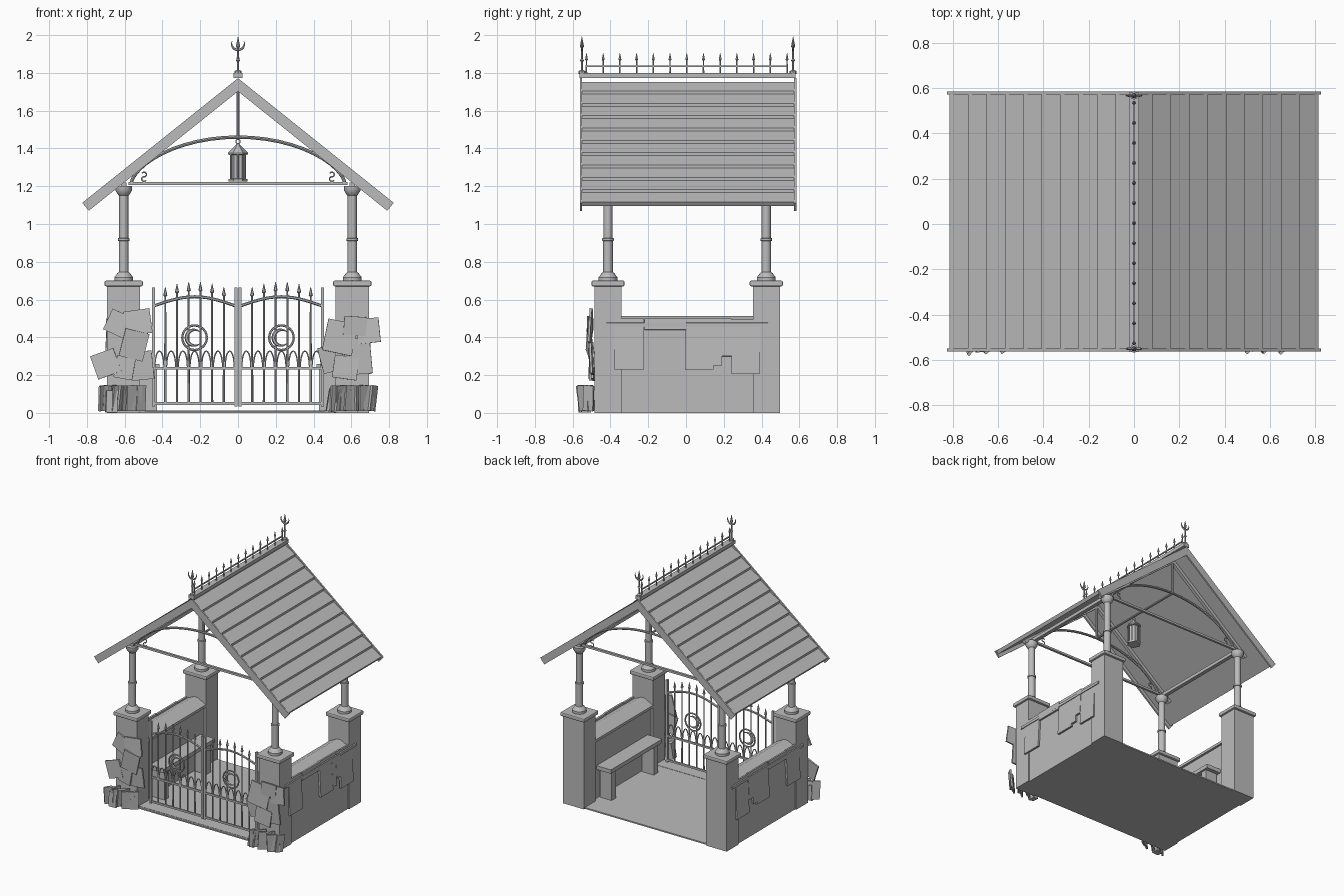
import bpy, bmesh, math, random
from mathutils import Vector, Matrix, Euler

if "Cube" in bpy.data.objects:
    bpy.data.objects.remove(bpy.data.objects["Cube"])

random.seed(4)
grey = bpy.data.materials.new("stone_grey")
grey.diffuse_color = (0.5, 0.5, 0.5, 1)
grey.use_nodes = True
grey.node_tree.nodes["Principled BSDF"].inputs["Base Color"].default_value = grey.diffuse_color


def finish(name, bm, smooth=False):
    bmesh.ops.recalc_face_normals(bm, faces=bm.faces)
    me = bpy.data.meshes.new(name)
    bm.to_mesh(me)
    bm.free()
    me.materials.append(grey)
    if smooth:
        me.shade_smooth()
        me.set_sharp_from_angle(angle=math.radians(35))
    ob = bpy.data.objects.new(name, me)
    bpy.context.collection.objects.link(ob)
    return ob


def box(bm, c, s, rot=(0, 0, 0)):
    m = Matrix.Translation(c) @ Euler(rot).to_matrix().to_4x4() @ Matrix.Diagonal((*s, 1))
    return bmesh.ops.create_cube(bm, size=1, matrix=m)["verts"]


def sweep(bm, pts, r, n=6):
    """Round bar through points; r is a radius or one radius per point."""
    pts = [Vector(p) for p in pts]
    rs = r if isinstance(r, (list, tuple)) else [r] * len(pts)
    rings = []
    for i, p in enumerate(pts):
        t = (pts[min(i + 1, len(pts) - 1)] - pts[max(i - 1, 0)]).normalized()
        ref = Vector((0, 1, 0)) if abs(t.y) < 0.9 else Vector((0, 0, 1))
        u = t.cross(ref).normalized()
        v = t.cross(u)
        rings.append([bm.verts.new(p + rs[i] * (math.cos(a) * u + math.sin(a) * v))
                      for a in (2 * math.pi * k / n for k in range(n))])
    for a, b in zip(rings, rings[1:]):
        for k in range(n):
            bm.faces.new((a[k], a[(k + 1) % n], b[(k + 1) % n], b[k]))
    bm.faces.new(rings[0])
    bm.faces.new(rings[-1])


def lathe(bm, x, y, prof, n=16):
    sweep(bm, [(x, y, z) for r, z in prof], [r for r, z in prof], n)


def extrude_y(bm, prof, y0, y1):
    a = [bm.verts.new((x, y0, z)) for x, z in prof]
    b = [bm.verts.new((x, y1, z)) for x, z in prof]
    bm.faces.new(a)
    bm.faces.new(b)
    for i in range(len(a)):
        j = (i + 1) % len(a)
        bm.faces.new((a[i], a[j], b[j], b[i]))


def arc(cx, y, cz, r, a0, a1, n=16):
    return [(cx + r * math.cos(math.radians(a0 + (a1 - a0) * i / n)), y,
             cz + r * math.sin(math.radians(a0 + (a1 - a0) * i / n))) for i in range(n + 1)]


PX, YF, YB = 0.605, -0.413, 0.425
SIDES = (-1, 1)

# Floor and rounded threshold
bm = bmesh.new()
box(bm, (0, 0.005, 0.005), (1.36, 0.96, 0.01))
finish("floor", bm)
bm = bmesh.new()
extrude_y(bm, [(-0.52, 0), (-0.52, 0.012), (0.52, 0.012), (0.52, 0)], -0.46, -0.37)
finish("threshold", bm)

# Stone pillars, bevelled caps and turned columns
bm, caps, cols = bmesh.new(), bmesh.new(), bmesh.new()
for s in SIDES:
    for y in (YF, YB):
        box(bm, (s * PX, y, 0.337), (0.175, 0.143, 0.674))
        box(caps, (s * PX, y, 0.685), (0.203, 0.176, 0.03))
        lathe(cols, s * PX, y, [(0.05, 0.70), (0.05, 0.718), (0.04, 0.73), (0.034, 0.74),
              (0.026, 0.745), (0.026, 0.91), (0.031, 0.912), (0.031, 0.924), (0.024, 0.926),
              (0.024, 1.15), (0.03, 1.155), (0.044, 1.178), (0.044, 1.2)])
bmesh.ops.bevel(caps, geom=caps.edges[:], offset=0.008, segments=2, affect='EDGES', profile=0.5)
finish("pillars", bm)
finish("pillar_caps", caps)
finish("columns", cols, True)

# Side walls, sloped coping and inner benches
bm, coping, bench = bmesh.new(), bmesh.new(), bmesh.new()
for s in SIDES:
    box(bm, (s * 0.61, 0.005, 0.23), (0.145, 0.72, 0.46))
    extrude_y(coping, [(s * x, z) for x, z in
              ((0.52, 0.455), (0.52, 0.475), (0.59, 0.512), (0.62, 0.512), (0.7, 0.475), (0.7, 0.455))],
              -0.42, 0.435)
    box(bench, (s * 0.48, 0.005, 0.245), (0.13, 0.62, 0.03))
    for y in (-0.25, 0.26):
        box(bench, (s * 0.48, y, 0.115), (0.1, 0.05, 0.23))
finish("side_walls", bm)
finish("wall_coping", coping)
finish("benches", bench)

# Thin stone slabs on the outside of the walls
bm = bmesh.new()
for s in SIDES:
    for y, z, w, h in ((-0.3, 0.365, 0.155, 0.27), (0.07, 0.365, 0.15, 0.27),
                       (0.165, 0.375, 0.05, 0.25), (0.215, 0.4, 0.05, 0.2),
                       (0.315, 0.35, 0.15, 0.29), (-0.11, 0.47, 0.22, 0.06)):
        box(bm, (s * 0.692, y, z), (0.014, w, h), (0, -s * 0.05, 0))
finish("wall_slabs", bm)

# Loose slates on the front of the pillars
bm = bmesh.new()
slates = ((-0.70, 0.26, 0.13, 0.13, -20), (-0.63, 0.47, 0.13, 0.12, 25), (-0.53, 0.48, 0.14, 0.13, -8),
          (-0.55, 0.36, 0.13, 0.15, 14), (-0.51, 0.25, 0.12, 0.15, -6), (-0.60, 0.24, 0.1, 0.12, 10),
          (0.69, 0.435, 0.12, 0.13, -6), (0.54, 0.40, 0.16, 0.17, 12), (0.50, 0.29, 0.13, 0.14, -15),
          (0.64, 0.30, 0.13, 0.19, -5), (0.57, 0.24, 0.13, 0.12, 8), (0.62, 0.46, 0.12, 0.1, 4))
for i, (x, z, w, h, a) in enumerate(slates):
    box(bm, (x, -0.495 - 0.006 * (i % 4), z), (w, 0.012, h),
        (random.uniform(-0.08, 0.08), math.radians(a), random.uniform(-0.1, 0.1)))
finish("pillar_slates", bm)

# Upright shards heaped at the pillar feet
bm = bmesh.new()
for s in SIDES:
    for i in range(9):
        box(bm, (s * (PX + 0.01) - 0.1 + i * 0.025, -0.532 + 0.016 * (i % 3 - 1), 0.078),
            (0.06, 0.012, 0.135), (random.uniform(0.02, 0.12), random.uniform(-0.1, 0.1),
                                   random.uniform(0.5, 1.1)))
box(bm, (-0.67, -0.54, 0.06), (0.06, 0.05, 0.115), (0, 0.03, 0.1))
box(bm, (0.50, -0.53, 0.066), (0.05, 0.05, 0.12), (0, 0.16, 0.1))
finish("base_shards", bm)

# Double gate: stiles, rails, spear bars, lower loops, ring and crescent
bm = bmesh.new()
for s in SIDES:
    for x in (0.01, 0.448):
        box(bm, (s * x, YF, 0.35), (0.016, 0.016, 0.63))
    for z in (0.05, 0.237):
        box(bm, (s * 0.23, YF, z), (0.44, 0.012, 0.014))
    top = lambda x: 0.565 + 0.05 * math.sin(math.pi * (x - 0.01) / 0.438)
    sweep(bm, [(s * (0.01 + 0.438 * i / 14), YF, top(0.01 + 0.438 * i / 14)) for i in range(15)], 0.008)
    for i in range(6):
        x = 0.075 + i * 0.062
        z = top(x) + 0.03
        sweep(bm, [(s * x, YF, 0.05), (s * x, YF, z), (s * x, YF, z + 0.005),
                   (s * x, YF, z + 0.05)], [0.006, 0.005, 0.011, 0.001])
    for i in range(7):
        x = 0.044 + i * 0.062
        sweep(bm, [(s * x + 0.025 * math.cos(t), YF, 0.24 + 0.088 * math.sin(t))
                   for t in (math.pi * k / 10 for k in range(11))], 0.004, 5)
    sweep(bm, arc(s * 0.23, YF, 0.398, 0.065, 0, 360, 24), 0.006)
    sweep(bm, arc(s * 0.23, YF, 0.398, 0.042, 50, 310, 14),
          [0.002 + 0.009 * math.sin(math.pi * k / 14) for k in range(15)])
finish("gate", bm, True)

# Lapped plank roof, one saw-tooth profile per slope
SL, N = 0.8, 10
bm = bmesh.new()
for s in SIDES:
    prof = []
    for i in range(N):
        for f, lift in ((0, -0.012), (1, 0.004)):
            x = 0.815 * (i + f) / N
            prof.append((s * x, 1.765 - SL * x + lift))
    prof += [(s * 0.8, 1.095), (0, 1.735)]
    extrude_y(bm, prof, -0.552, 0.575)
finish("roof_planks", bm)

# Barge boards on both gables
bm = bmesh.new()
for s in SIDES:
    for y in (-0.562, 0.573):
        extrude_y(bm, [(0, 1.772), (s * 0.825, 1.112), (s * 0.79, 1.07), (0, 1.702)], y, y + 0.012)
finish("barge_boards", bm)

# Ridge beam with iron cresting
bm = bmesh.new()
box(bm, (0, 0.008, 1.787), (0.046, 1.145, 0.026))
finish("ridge_beam", bm)
bm = bmesh.new()
box(bm, (0, 0.003, 1.836), (0.008, 1.06, 0.008))
for i in range(13):
    lathe(bm, 0, -0.527 + i * 0.0885, [(0.005, 1.795), (0.004, 1.865), (0.009, 1.87), (0.001, 1.905)], 6)
finish("ridge_cresting", bm, True)

# End finials with an upturned crescent
bm = bmesh.new()
for y in (-0.551, 0.567):
    lathe(bm, 0, y, [(0.018, 1.795), (0.018, 1.81), (0.006, 1.815), (0.006, 1.86), (0.012, 1.866),
                     (0.006, 1.873), (0.005, 1.93), (0.011, 1.94), (0.001, 1.992)], 8)
    sweep(bm, arc(0, y, 1.955, 0.034, 155, 385, 14),
          [0.001 + 0.006 * math.sin(math.pi * k / 14) for k in range(15)])
finish("ridge_finials", bm, True)

# Roof trusses: tie, arch, king post, rafters, wall plates and scrolls
bm = bmesh.new()
for y in (YF, YB):
    box(bm, (0, y, 1.215), (1.16, 0.018, 0.016))
    sweep(bm, [(0.565 * math.sin(t), y, 1.215 + 0.245 * math.cos(t) ** 1.25)
               for t in (math.pi * (k / 24 - 0.5) * 0.999 for k in range(25))], 0.009, 8)
    sweep(bm, [(0, y, 1.455), (0, y, 1.735)], 0.009, 8)
    for s in SIDES:
        box(bm, (s * 0.34, y, 1.45), (0.86, 0.025, 0.03), (0, s * math.atan(SL), 0))
        for dz, a in ((1.262, 0), (1.238, 180)):
            sweep(bm, arc(s * 0.497, y, dz, 0.013, a - 90, a + 150, 10), 0.004, 5)
for s in SIDES:
    box(bm, (s * PX, 0.006, 1.207), (0.03, 0.86, 0.025))
sweep(bm, [(0, YF, 1.458), (0, YB, 1.458)], 0.008, 8)
finish("roof_trusses", bm, True)

# Hexagonal hanging lantern
bm = bmesh.new()
sweep(bm, arc(0, 0, 1.437, 0.012, 0, 360, 12), 0.003, 5)
lathe(bm, 0, 0, [(0.006, 1.427), (0.014, 1.415), (0.054, 1.375), (0.054, 1.368), (0.04, 1.366),
                 (0.04, 1.24), (0.05, 1.238), (0.05, 1.226)], 6)
for k in range(6):
    a = math.pi * k / 3
    x, y = 0.042 * math.sin(a), 0.042 * math.cos(a)
    sweep(bm, [(x, y, 1.235), (x, y, 1.37)], 0.005, 4)
finish("lantern", bm)
